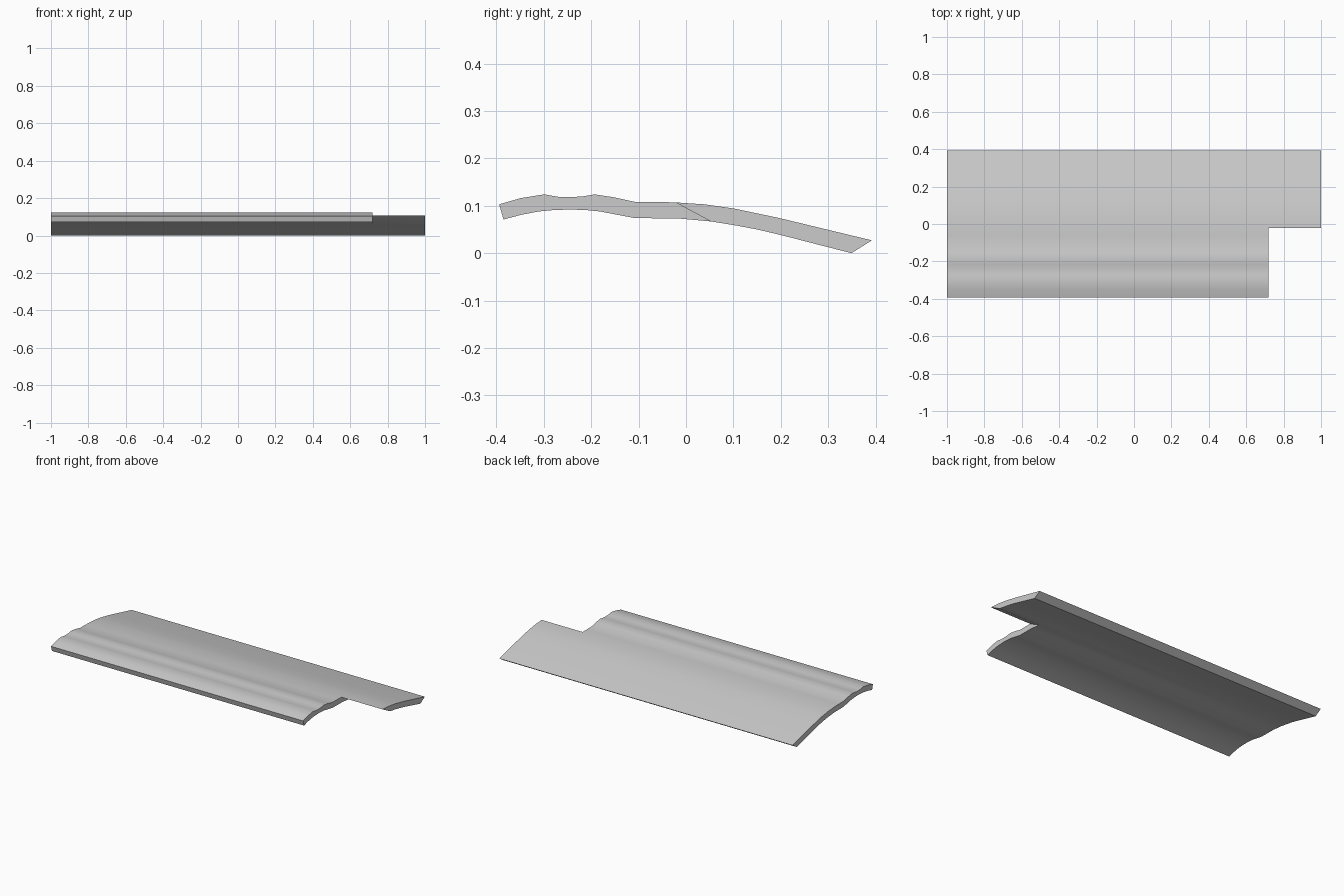
import bpy
import bmesh

cube = bpy.data.objects.get("Cube")
if cube:
    bpy.data.objects.remove(cube, do_unlink=True)

# Cross-section (y, z), front to back: upper and lower outline in pairs
UPPER = [(-.394, .103), (-.349, .116), (-.299, .124), (-.271, .119), (-.244, .118),
         (-.216, .12), (-.193, .124), (-.153, .118), (-.107, .108), (-.06, .108),
         (-.022, .107), (.039, .103), (.102, .094), (.197, .074), (.392, .027)]
LOWER = [(-.385, .071), (-.347, .081), (-.31, .088), (-.278, .091), (-.245, .092),
         (-.212, .091), (-.182, .088), (-.145, .081), (-.108, .074), (-.014, .073),
         (.052, .067), (.102, .059), (.15, .05), (.197, .039), (.349, 0)]
STATIONS = [-1, .72, 1]
NOTCH = 10  # the last span has material only behind this pair

grey = bpy.data.materials.new("light_grey")
grey.use_nodes = True
colour = (.6, .6, .6, 1)
grey.diffuse_color = colour
grey.node_tree.nodes["Principled BSDF"].inputs["Base Color"].default_value = colour

bm = bmesh.new()
top = [[bm.verts.new((x, *p)) for p in UPPER] for x in STATIONS]
low = [[bm.verts.new((x, *p)) for p in LOWER] for x in STATIONS]


def filled(s, i):
    """True where the panel has material."""
    return 0 <= s < 2 and 0 <= i < len(UPPER) - 1 and (s == 0 or i >= NOTCH)


# Skins above and below, with a wall wherever the neighbouring cell is empty
for s in range(2):
    for i in range(len(UPPER) - 1):
        if not filled(s, i):
            continue
        ring = [(s, i), (s + 1, i), (s + 1, i + 1), (s, i + 1)]
        neighbours = [(s, i - 1), (s + 1, i), (s, i + 1), (s - 1, i)]
        bm.faces.new([top[a][b] for a, b in ring])
        bm.faces.new([low[a][b] for a, b in reversed(ring)])
        for k, cell in enumerate(neighbours):
            if not filled(*cell):
                (a, b), (c, d) = ring[k], ring[(k + 1) % 4]
                bm.faces.new([top[c][d], top[a][b], low[a][b], low[c][d]])

bmesh.ops.delete(bm, geom=[v for v in bm.verts if not v.link_faces], context="VERTS")
bmesh.ops.recalc_face_normals(bm, faces=bm.faces)
mesh = bpy.data.meshes.new("moulded_panel")
bm.to_mesh(mesh)
bm.free()
mesh.materials.append(grey)

# Moulded panel with a notched front corner
panel = bpy.data.objects.new("moulded_panel", mesh)
bpy.context.collection.objects.link(panel)
bpy.ops.object.select_all(action="DESELECT")
panel.select_set(True)
bpy.context.view_layer.objects.active = panel
bpy.ops.object.shade_smooth_by_angle(angle=.5)
